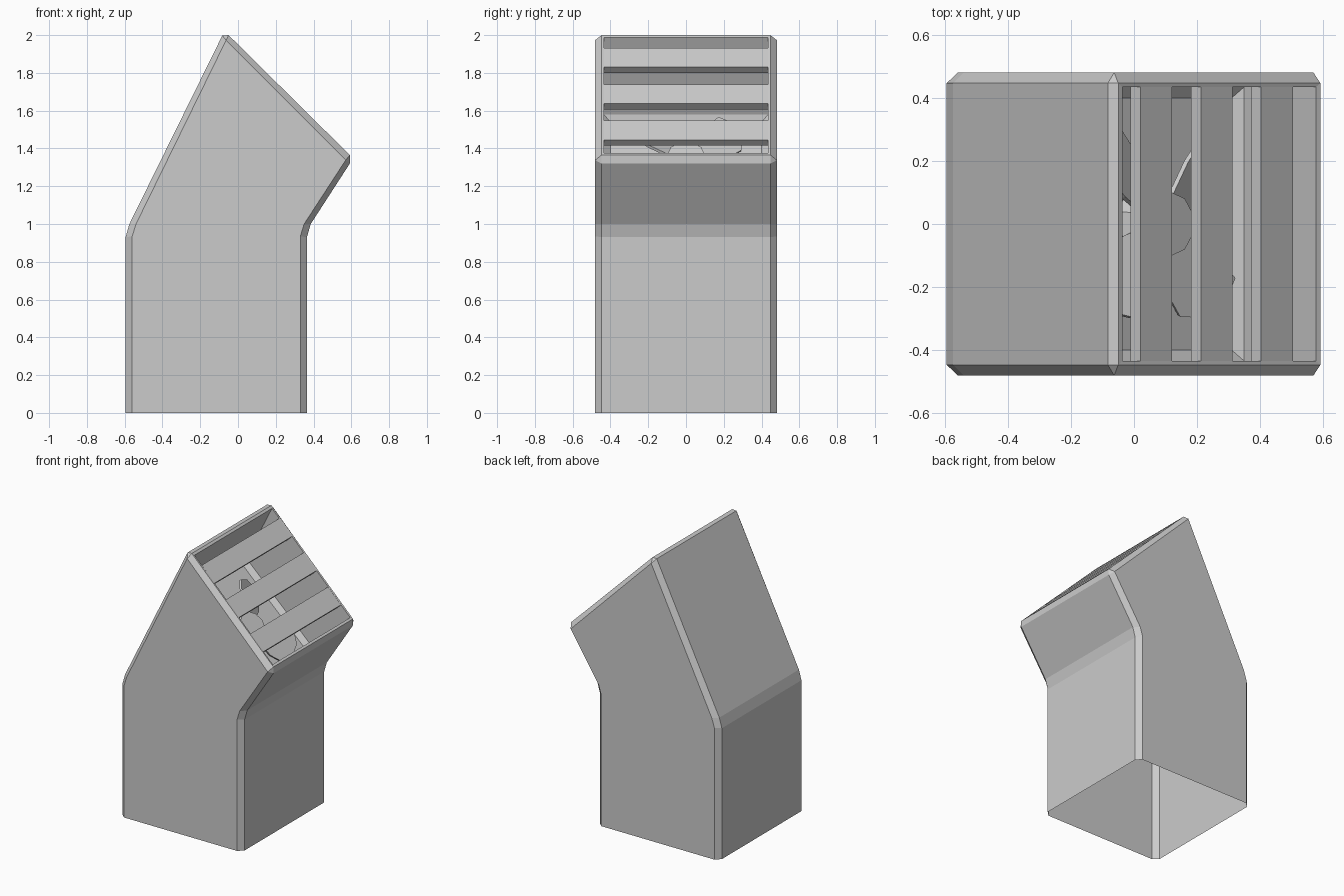
import bpy, bmesh, math
from mathutils import Matrix, Vector

if "Cube" in bpy.data.objects:
    bpy.data.objects.remove(bpy.data.objects["Cube"])


def finish(bm, name, matrix=None):
    bmesh.ops.remove_doubles(bm, verts=bm.verts, dist=0.0005)
    bmesh.ops.recalc_face_normals(bm, faces=bm.faces)
    me = bpy.data.meshes.new(name)
    bm.to_mesh(me)
    bm.free()
    ob = bpy.data.objects.new(name, me)
    bpy.context.collection.objects.link(ob)
    if matrix:
        ob.matrix_world = matrix
    return ob


def ring(bm, left, right, y, left_side=None, right_side=None, y_side=None):
    # eight-sided cross-section; collapses to a rectangle without side points
    ls, rs, ys = left_side or left, right_side or right, y_side or y
    pts = [(left, -y), (ls, -ys), (rs, -ys), (right, -y),
           (right, y), (rs, ys), (ls, ys), (left, y)]
    return [bm.verts.new((p[0], yy, p[1])) for p, yy in pts]


# duct: open bottom, bent body, bevelled mouth, then a recess with bevelled floor
bm = bmesh.new()
rings = [
    ring(bm, (-.595, 0), (.365, 0), .447, (-.56, 0), (.33, 0), .481),
    ring(bm, (-.595, .93), (.365, .93), .447, (-.56, .935), (.33, .935), .481),
    ring(bm, (-.575, 1), (.385, 1), .447, (-.54, 1), (.35, 1), .481),
    ring(bm, (-.083, 1.998), (.592, 1.32), .447, (-.063, 1.973), (.570, 1.338), .481),
    ring(bm, (-.05, 2), (.592, 1.365), .447),
    ring(bm, (-.037, 1.987), (.578, 1.375), .435),
    ring(bm, (-.24, 1.58), (.35, 1.02), .435),
    ring(bm, (-.24, 1.54), (.31, 1.02), .40),
]
for a, b in zip(rings, rings[1:]):
    for i in range(8):
        j = (i + 1) % 8
        bm.faces.new((a[i], a[j], b[j], b[i]))
bm.faces.new(rings[-1])
bmesh.ops.dissolve_degenerate(bm, edges=bm.edges, dist=0.0005)
finish(bm, "vent_duct")

# slats: flat bars flush with the mouth
tilt = Matrix.Rotation(math.radians(45), 4, 'Y')
for k in range(3):
    bm = bmesh.new()
    bmesh.ops.create_cube(bm, size=1)
    bmesh.ops.scale(bm, vec=(.143, .87, .044), verts=bm.verts)
    pos = Matrix.Translation((.055 + .192 * k, 0, 1.865 - .192 * k))
    finish(bm, f"slat_{k + 1}", pos @ tilt)

# fan at the bottom of the recess
base = Matrix.Translation((.035, 0, 1.28)) @ tilt
bm = bmesh.new()
bmesh.ops.create_cone(bm, cap_ends=True, segments=10, radius1=.13, radius2=.10,
                      depth=.12, matrix=Matrix.Translation((0, 0, .06)))
finish(bm, "fan_hub", base)

outline = [(.08, -.05), (.2, -.11), (.3, -.12), (.36, -.06),
           (.37, .03), (.33, .1), (.2, .09), (.08, .05)]
for k in range(4):
    bm = bmesh.new()
    face = bm.faces.new([bm.verts.new((x, y, 0)) for x, y in outline])
    ext = bmesh.ops.extrude_face_region(bm, geom=[face])
    bmesh.ops.translate(bm, vec=(0, 0, .015),
                        verts=[v for v in ext["geom"] if isinstance(v, bmesh.types.BMVert)])
    turn = Matrix.Rotation(math.radians(45 + 90 * k), 4, 'Z')
    pitch = Matrix.Rotation(math.radians(22), 4, 'X')
    finish(bm, f"fan_blade_{k + 1}", base @ turn @ Matrix.Translation((0, 0, .06)) @ pitch)
